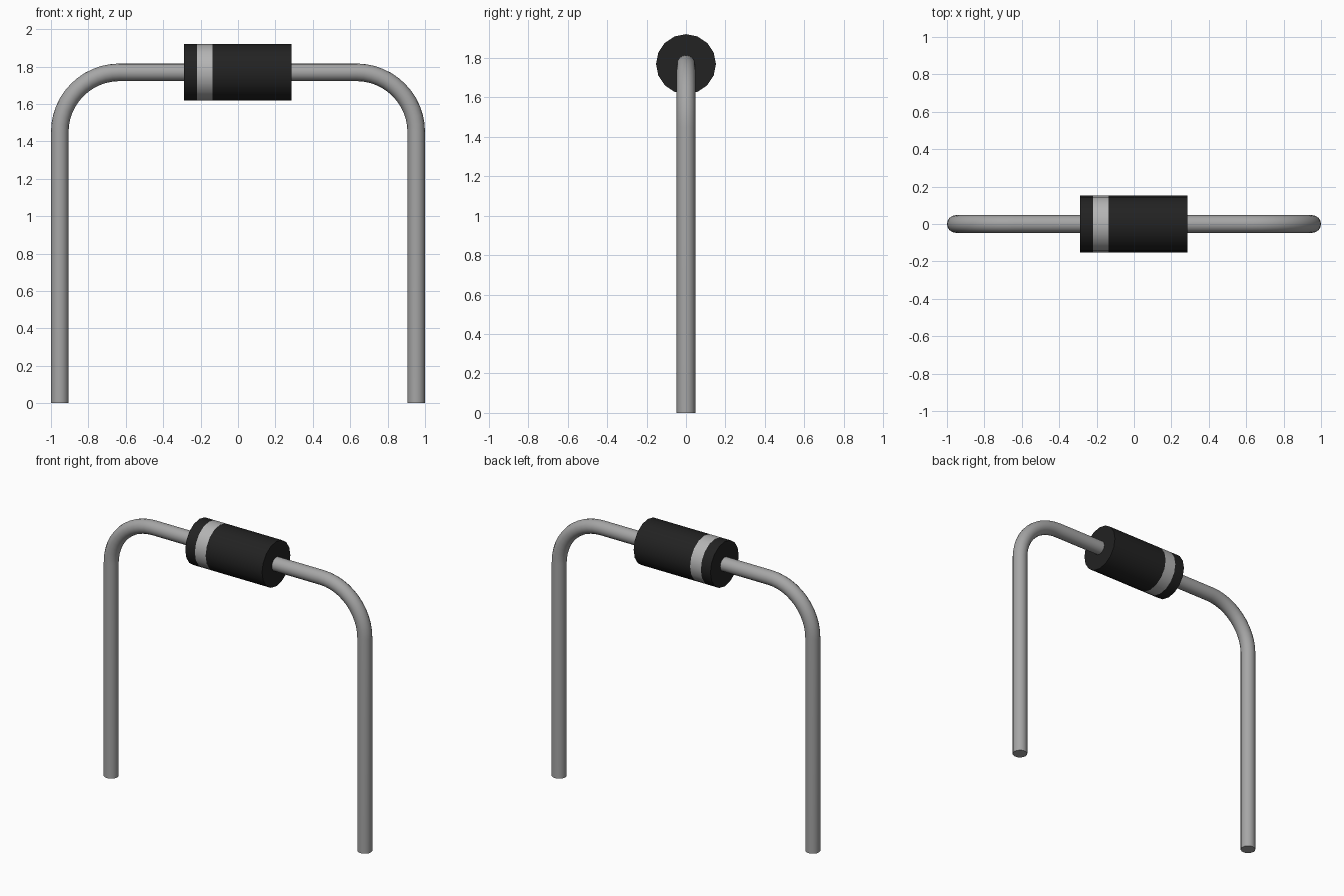
import bpy, bmesh, math
from mathutils import Vector

cube = bpy.data.objects.get("Cube")
if cube:
    bpy.data.objects.remove(cube, do_unlink=True)

AXIS_Z = 1.769      # height of the body axis
BODY_R = 0.152
WIRE_R = 0.047
LEG_X = 0.953       # centre line of each leg
BEND_R = 0.32


def material(name, rgb, metallic=0.0):
    mat = bpy.data.materials.new(name)
    mat.use_nodes = True
    mat.diffuse_color = (*rgb, 1)
    bsdf = mat.node_tree.nodes["Principled BSDF"]
    bsdf.inputs["Base Color"].default_value = (*rgb, 1)
    return mat


black = material("black_plastic", (0.016, 0.016, 0.016))
silver = material("silver_band", (0.46, 0.46, 0.46))
steel = material("wire_metal", (0.38, 0.38, 0.38))


def tube(name, path, radius, sides, mats):
    """Sweep a capped round section along (point, tangent) pairs in the XZ plane."""
    bm = bmesh.new()
    rings = []
    for p, t in path:
        n = Vector((-t.z, 0, t.x))
        rings.append([bm.verts.new(p + radius * (math.cos(a) * n + math.sin(a) * Vector((0, 1, 0))))
                      for a in (2 * math.pi * i / sides for i in range(sides))])
    for r0, r1 in zip(rings, rings[1:]):
        for i in range(sides):
            j = (i + 1) % sides
            bm.faces.new((r0[i], r0[j], r1[j], r1[i]))
    bm.faces.new(rings[0])
    bm.faces.new(rings[-1])
    bmesh.ops.recalc_face_normals(bm, faces=bm.faces)
    mesh = bpy.data.meshes.new(name)
    bm.to_mesh(mesh)
    bm.free()
    for m in mats:
        mesh.materials.append(m)
    ob = bpy.data.objects.new(name, mesh)
    bpy.context.collection.objects.link(ob)
    bpy.ops.object.select_all(action='DESELECT')
    ob.select_set(True)
    bpy.context.view_layer.objects.active = ob
    bpy.ops.object.shade_smooth_by_angle(angle=math.radians(35))
    return ob


# Cylindrical body with the polarity band cut into its side
along = Vector((1, 0, 0))
body = tube("diode_body", [(Vector((x, 0, AXIS_Z)), along) for x in (-0.29, -0.218, -0.137, 0.287)],
            BODY_R, 16, [black, silver])
for face in body.data.polygons:
    if -0.218 < face.center.x < -0.137:
        face.material_index = 1

# Bent wire leads: straight leg, quarter bend, run into the body
for name, side in (("left_lead", 1), ("right_lead", -1)):
    path = [(Vector((side * LEG_X, 0, 0)), Vector((0, 0, 1)))]
    for k in range(13):
        a = math.pi / 2 * k / 12
        p = Vector((side * (LEG_X - BEND_R + BEND_R * math.cos(a)), 0,
                    AXIS_Z - BEND_R + BEND_R * math.sin(a)))
        path.append((p, Vector((-side * math.sin(a), 0, math.cos(a)))))
    path.append((Vector((side * 0.26, 0, AXIS_Z)), Vector((-side, 0, 0))))
    tube(name, path, WIRE_R, 16, [steel])
